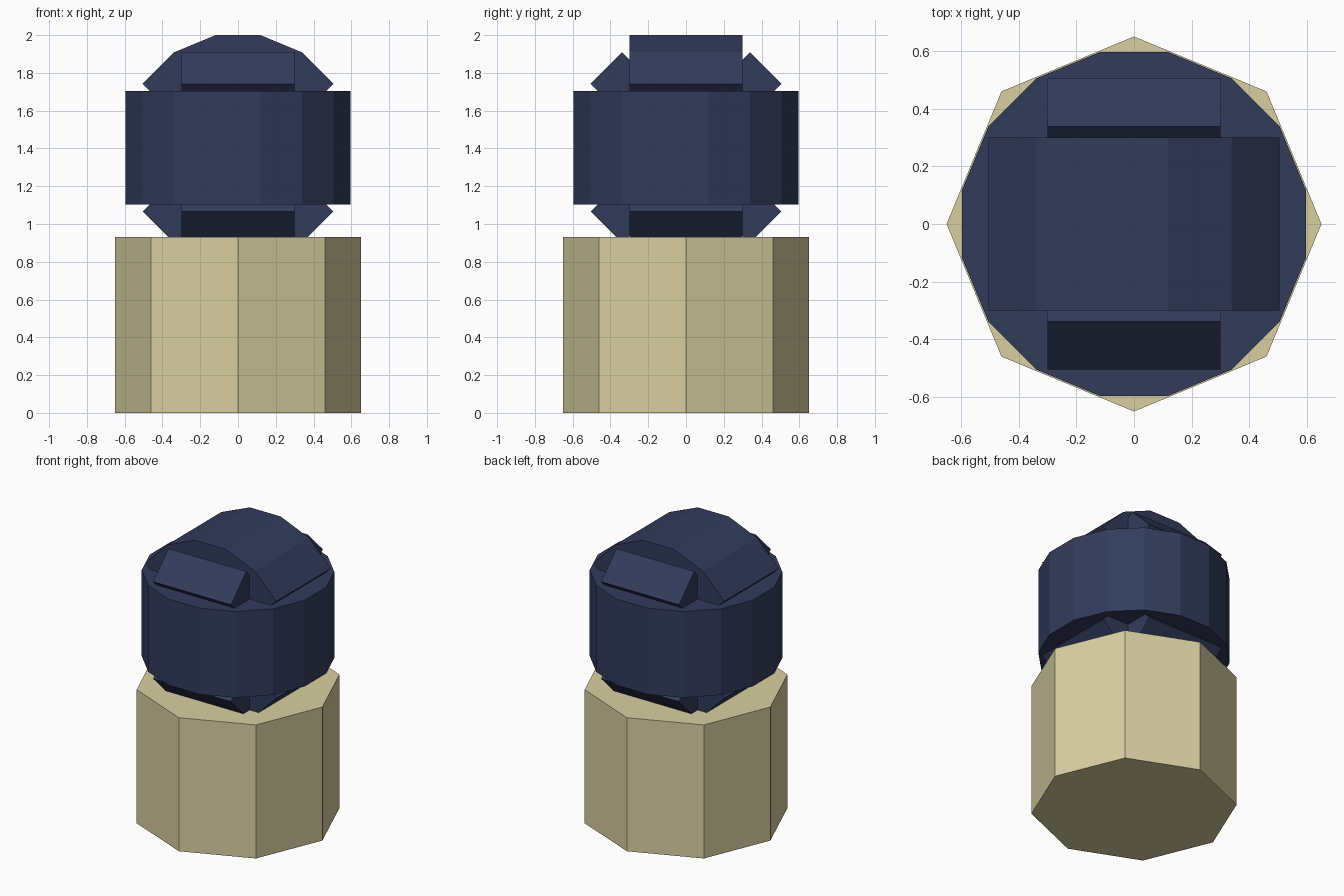
import bpy
import bmesh
from math import sin, cos, pi
from mathutils import Vector

cube = bpy.data.objects.get("Cube")
if cube:
    bpy.data.objects.remove(cube)


def material(name, rgb):
    mat = bpy.data.materials.new(name)
    mat.use_nodes = True
    color = (*rgb, 1)
    mat.diffuse_color = color
    mat.node_tree.nodes["Principled BSDF"].inputs["Base Color"].default_value = color
    return mat


def prism(name, profile, axis, half, center_z, mat):
    """Extrude a 2D profile symmetrically along the x, y or z axis."""
    place = {
        "x": lambda a, b, t: (t, a, b),
        "y": lambda a, b, t: (a, t, b),
        "z": lambda a, b, t: (a, b, t),
    }[axis]
    bm = bmesh.new()
    face = bm.faces.new([bm.verts.new(place(a, b, -half)) for a, b in profile])
    extruded = bmesh.ops.extrude_face_region(bm, geom=[face], use_keep_orig=True)
    moved = [g for g in extruded["geom"] if isinstance(g, bmesh.types.BMVert)]
    bmesh.ops.translate(bm, verts=moved, vec=Vector(place(0, 0, 2 * half)))
    bmesh.ops.recalc_face_normals(bm, faces=bm.faces)
    mesh = bpy.data.meshes.new(name)
    bm.to_mesh(mesh)
    bm.free()
    mesh.materials.append(mat)
    obj = bpy.data.objects.new(name, mesh)
    obj.location.z = center_z
    bpy.context.collection.objects.link(obj)
    return obj


def ring(sides, radius, offset=0.0):
    step = 2 * pi / sides
    return [(radius * cos((i + offset) * step), radius * sin((i + offset) * step))
            for i in range(sides)]


navy = material("navy", (0.032, 0.044, 0.105))
sand = material("sand", (0.679, 0.624, 0.356))

HEAD_Z = 1.404
RADIUS = 0.6077
HALF = 0.3
points = ring(16, RADIUS, 0.5)
notch = points[1][0] - points[1][1]      # where diagonal slabs cross

# Octagonal base
BASE_HEIGHT = 0.93
prism("base", ring(8, 0.65), "z", BASE_HEIGHT / 2, BASE_HEIGHT / 2, sand)

# Upright sixteen-sided drum
prism("upright_drum", points, "z", HALF, HEAD_Z, navy)

# Front-to-back drum, pinched at its sides
pinched = points[1:7] + [(-notch, 0)] + points[9:15] + [(notch, 0)]
prism("pinched_drum", pinched, "y", HALF, HEAD_Z, navy)

# Crossed diagonal slabs that stick out at front and back
cross = []
for i, (a, b) in enumerate([(0, 1), (-1, 0), (0, -1), (1, 0)]):
    cross += points[4 * i + 1:4 * i + 3] + [(a * notch, b * notch)]
prism("crossed_slabs", cross, "x", HALF, HEAD_Z, navy)
